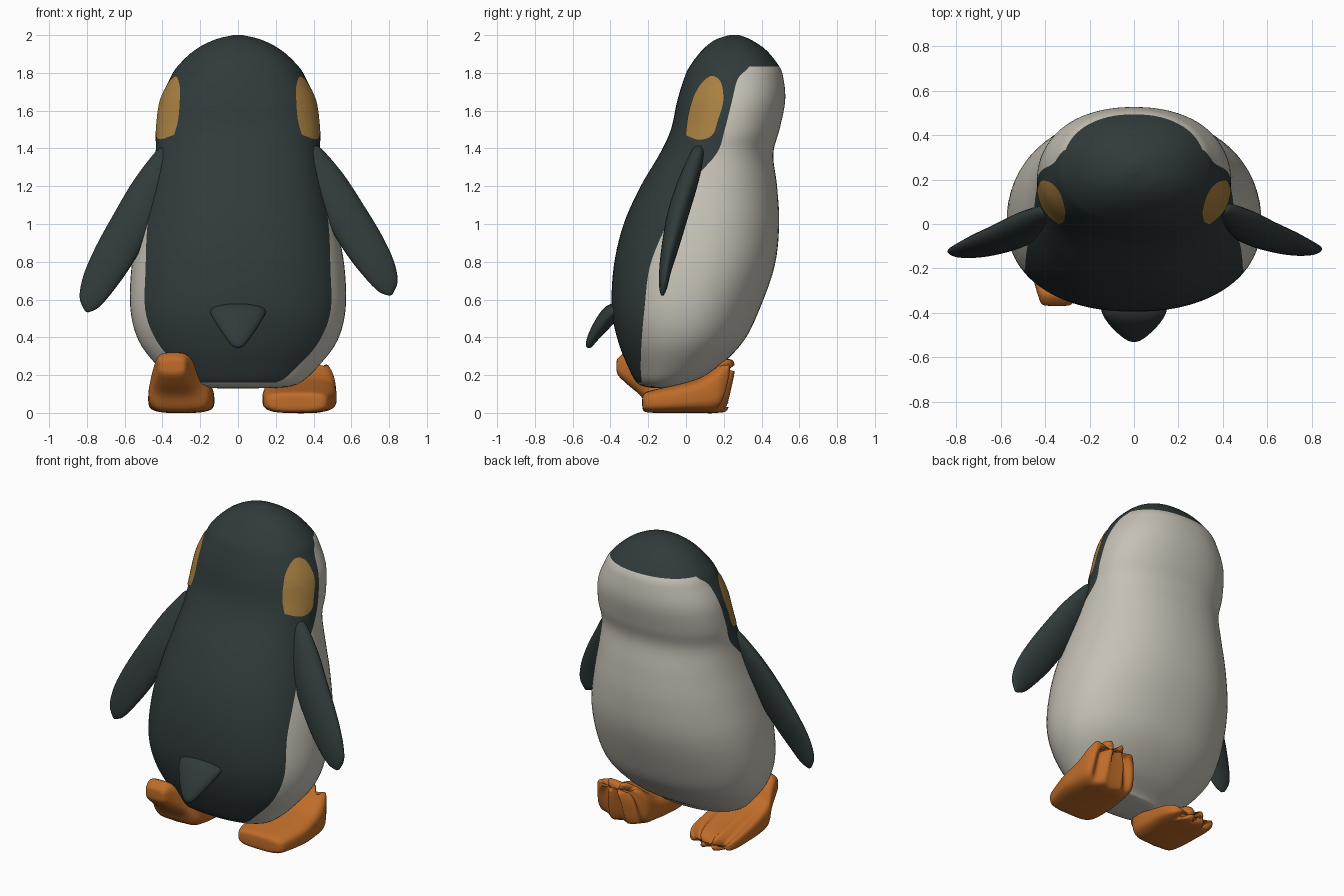
import bpy, math
from mathutils import Vector
from mathutils.bvhtree import BVHTree

if "Cube" in bpy.data.objects:
    bpy.data.objects.remove(bpy.data.objects["Cube"])


def material(name, color):
    m = bpy.data.materials.new(name)
    m.use_nodes = True
    m.diffuse_color = (*color, 1)
    m.node_tree.nodes["Principled BSDF"].inputs["Base Color"].default_value = (*color, 1)
    return m


SLATE = material("slate feathers", (0.03, 0.043, 0.043))
CREAM = material("cream belly", (0.56, 0.53, 0.46))
ORANGE = material("orange feet", (0.52, 0.15, 0.022))
OCHRE = material("ochre cheek", (0.40, 0.22, 0.055))


def smooth_rows(rows, steps):
    """Catmull-Rom through rows of any width."""
    rows = [Vector(r) for r in rows]
    out = []
    for i in range(len(rows) - 1):
        a, b = rows[max(i - 1, 0)], rows[i]
        c, d = rows[i + 1], rows[min(i + 2, len(rows) - 1)]
        for k in range(steps):
            t = k / steps
            out.append(b + (c - a) * (t / 2) + (a * 2 - b * 5 + c * 4 - d) * (t * t / 2)
                       + (b * 3 - a - c * 3 + d) * (t ** 3 / 2))
    return out + [rows[-1]]


def build(name, verts, faces, mats):
    mesh = bpy.data.meshes.new(name)
    mesh.from_pydata(verts, [], faces)
    for m in mats:
        mesh.materials.append(m)
    ob = bpy.data.objects.new(name, mesh)
    bpy.context.collection.objects.link(ob)
    mesh.shade_smooth()
    return ob


def loft(name, rings, mats):
    """Skin a list of equal-length closed rings and cap both ends."""
    n = len(rings[0])
    verts = [p for r in rings for p in r]
    faces = [(i * n + j, i * n + (j + 1) % n, (i + 1) * n + (j + 1) % n, (i + 1) * n + j)
             for i in range(len(rings) - 1) for j in range(n)]
    last = (len(rings) - 1) * n
    for start, flip in ((0, True), (last, False)):
        center = sum((Vector(p) for p in verts[start:start + n]), Vector()) / n
        verts.append(center)
        c = len(verts) - 1
        for j in range(n):
            a, b = start + j, start + (j + 1) % n
            faces.append((b, a, c) if flip else (a, b, c))
    return build(name, verts, faces, mats)


def spow(v, e):
    return math.copysign(abs(v) ** e, v)


# Body: height, rear y, front y, half width, y of the colour border
CAP_Z, BASE_Z, POWER, DARK, PALE = 1.835, 0.16, 2.2, 20, 24
body_rows = [
    (0.13, -0.10, -0.04, 0.08, -0.25), (0.135, -0.20, 0.02, 0.24, -0.25),
    (0.16, -0.26, 0.05, 0.33, -0.235), (0.24, -0.305, 0.17, 0.42, -0.24),
    (0.38, -0.36, 0.305, 0.525, -0.235), (0.55, -0.393, 0.39, 0.57, -0.22),
    (0.78, -0.382, 0.47, 0.563, -0.19), (1.0, -0.33, 0.493, 0.52, -0.10),
    (1.2, -0.24, 0.482, 0.47, 0.01), (1.37, -0.14, 0.462, 0.437, 0.16),
    (1.5, -0.08, 0.495, 0.435, 0.205), (1.65, -0.047, 0.525, 0.413, 0.243),
    (1.77, -0.01, 0.516, 0.36, 0.275), (CAP_Z, 0.02, 0.493, 0.32, 0.335),
    (1.92, 0.085, 0.425, 0.23, 0.335), (1.975, 0.155, 0.345, 0.125, 0.30),
    (2.0, 0.23, 0.28, 0.025, 0.27)]
rings = []
for z, rear, front, half, border in smooth_rows(body_rows, 5):
    cy, ry = (rear + front) / 2, (front - rear) / 2
    split = math.acos(spow(max(-0.97, min(0.97, (cy - border) / ry)), POWER / 2))
    arc = [split * j / DARK for j in range(DARK)]
    arc += [split + (math.pi - split) * j / PALE for j in range(PALE + 1)]
    arc += [2 * math.pi - a for a in arc[-2:0:-1]]
    rings.append([Vector((half * spow(math.sin(a), 2 / POWER),
                          cy - ry * spow(math.cos(a), 2 / POWER), z)) for a in arc])
body = loft("body", rings, [SLATE, CREAM])
count = len(rings[0])
for f in body.data.polygons:
    j, z = f.index % count, f.center.z
    pale_arc = DARK <= j < DARK + 2 * PALE
    f.material_index = int(z < BASE_Z or (pale_arc and z < CAP_Z))

# Cheek patches: outline in y and z, laid onto the body surface
tree = BVHTree.FromPolygons([v.co for v in body.data.vertices],
                            [tuple(f.vertices) for f in body.data.polygons])
outline = [(0.0, 1.47), (0.07, 1.445), (0.14, 1.47), (0.17, 1.55), (0.198, 1.65),
           (0.185, 1.75), (0.13, 1.78), (0.06, 1.71), (0.02, 1.6), (0.0, 1.47)]
edge = smooth_rows(outline, 4)[:-1]
middle = Vector((0.1, 1.61))
for side, label in ((1, "left"), (-1, "right")):
    n, levels = len(edge), 7
    verts = []
    for k in range(levels + 1):
        for p in edge:
            q = middle.lerp(p, max(k, 0.02) / levels)
            hit, normal, _, _ = tree.ray_cast(Vector((side * 2, q.x, q.y)), Vector((-side, 0, 0)))
            if normal.x * side < 0:
                normal = -normal
            verts.append(hit + normal * 0.005)
    faces = []
    for k in range(levels):
        for j in range(n):
            f = (k * n + j, k * n + (j + 1) % n, (k + 1) * n + (j + 1) % n, (k + 1) * n + j)
            faces.append(f[::-1] if side > 0 else f)
    build(label + "_cheek_patch", verts, faces, [OCHRE])


def paddle(name, rows, wide, thin):
    """Flattened oval loft; rows are x, y, z, half width, half thickness."""
    skin = []
    for x, y, z, w, t in smooth_rows(rows, 4):
        skin.append([Vector((x, y, z)) + wide * (w * math.cos(a)) + thin * (t * math.sin(a))
                     for a in (2 * math.pi * j / 24 for j in range(24))])
    return loft(name, skin, [SLATE])


# Wings: the right one hangs a little lower
left_wing = [(0.395, 0.068, 1.41, 0.01, 0.01), (0.405, 0.06, 1.375, 0.045, 0.035),
             (0.48, 0.01, 1.22, 0.09, 0.055), (0.565, -0.04, 1.06, 0.107, 0.058),
             (0.665, -0.08, 0.895, 0.107, 0.048), (0.745, -0.108, 0.765, 0.09, 0.034),
             (0.795, -0.12, 0.67, 0.058, 0.022), (0.81, -0.125, 0.625, 0.01, 0.008)]
paddle("left_wing", left_wing, Vector((0.87, 0.08, 0.48)), Vector((0.2, 0.97, -0.12)))
right_wing = [(-x + 0.008, y - 0.01, 1.4 - (1.41 - z) * 1.1, w, t) for x, y, z, w, t in left_wing]
paddle("right_wing", right_wing, Vector((-0.89, 0.08, 0.45)), Vector((-0.2, 0.97, -0.12)))

# Tail
paddle("tail", [(0, -0.31, 0.56, 0.14, 0.05), (0, -0.385, 0.535, 0.148, 0.05),
                (0, -0.44, 0.475, 0.118, 0.045), (0, -0.49, 0.405, 0.07, 0.032),
                (0, -0.515, 0.36, 0.035, 0.02), (0, -0.523, 0.347, 0.008, 0.006)],
       Vector((1, 0, 0)), Vector((0, -0.75, 0.6)))


def foot(name, rows):
    """Rows are y, bottom, top, inner x, outer x; three toes grow to the front."""
    skin = []
    rows = smooth_rows(rows, 4)
    for i, (y, low, high, xa, xb) in enumerate(rows):
        toe = max(0, (i / (len(rows) - 1) - 0.4) / 0.6)
        ring = []
        for j in range(48):
            a = 2 * math.pi * j / 48
            u, v = spow(math.cos(a), 0.6), spow(math.sin(a), 0.6)
            lobe = math.cos(3 * math.pi * u)
            top = high - 0.022 * toe * (1 + lobe) * (v > 0)
            mid = (low + top) / 2
            ring.append(Vector(((xa + xb) / 2 + u * (xb - xa) / 2,
                                y - 0.03 * toe * (1 + lobe) - 0.03 * toe * u * u,
                                mid + v * (top - mid))))
        skin.append(ring)
    return loft(name, skin, [ORANGE])


# Feet: one planted with toes curled up, one pushing off with a raised heel
foot("left_foot", [(-0.232, 0.04, 0.07, 0.22, 0.38), (-0.222, 0.008, 0.105, 0.16, 0.46),
                   (-0.16, 0.0, 0.125, 0.135, 0.49), (-0.03, 0.0, 0.155, 0.13, 0.52),
                   (0.08, 0.0, 0.19, 0.14, 0.52), (0.17, 0.0, 0.25, 0.15, 0.515),
                   (0.215, 0.03, 0.285, 0.17, 0.50), (0.25, 0.16, 0.28, 0.2, 0.48),
                   (0.262, 0.22, 0.255, 0.24, 0.45)])
foot("right_foot", [(-0.368, 0.235, 0.262, -0.31, -0.38), (-0.36, 0.2, 0.29, -0.28, -0.415),
                    (-0.31, 0.15, 0.32, -0.25, -0.435), (-0.24, 0.09, 0.27, -0.2, -0.455),
                    (-0.19, 0.015, 0.21, -0.15, -0.47), (-0.1, 0.0, 0.17, -0.13, -0.475),
                    (0.03, 0.0, 0.135, -0.125, -0.475), (0.14, 0.0, 0.11, -0.13, -0.47),
                    (0.21, 0.005, 0.085, -0.16, -0.45), (0.23, 0.03, 0.055, -0.2, -0.42)])
